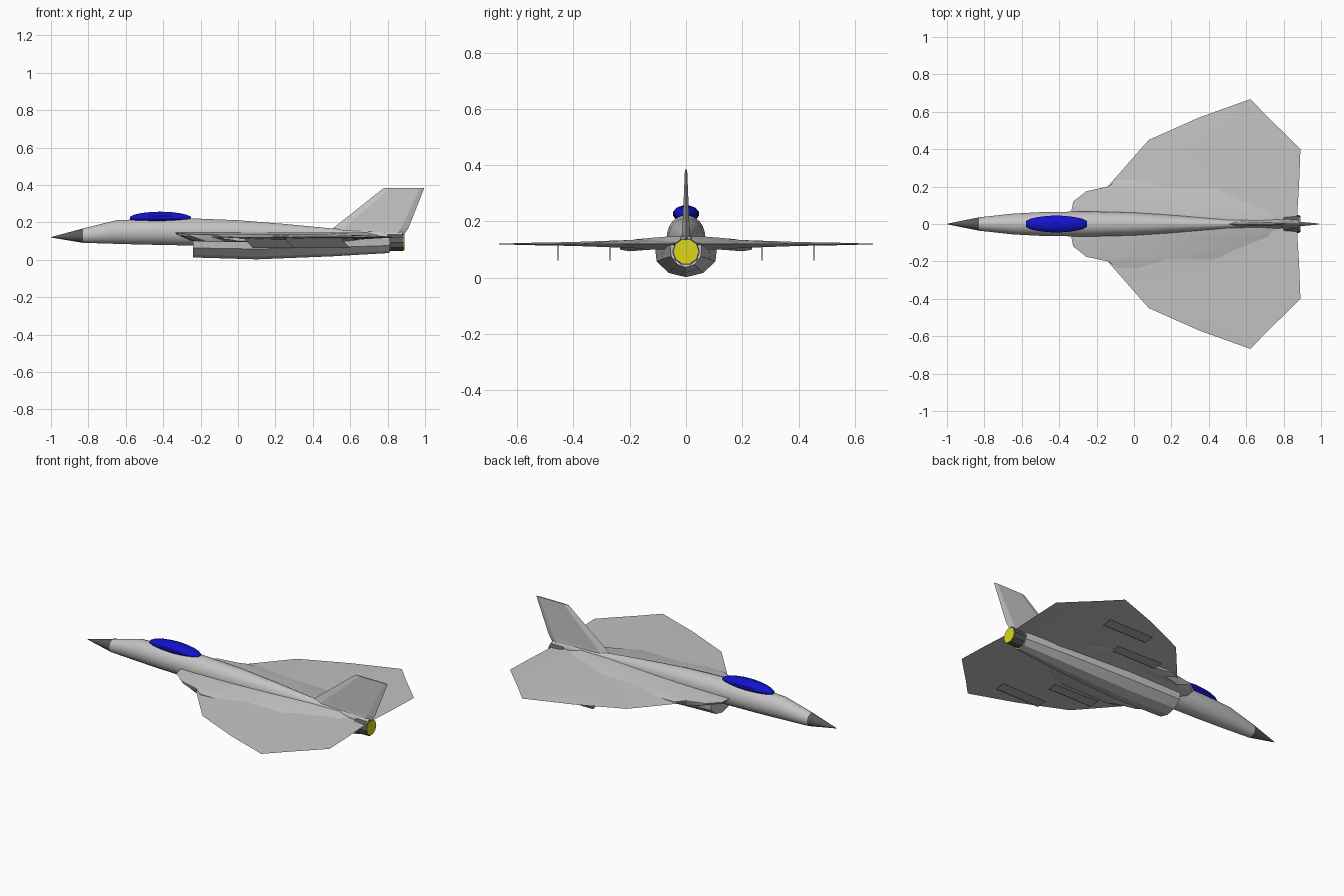
import bpy, bmesh
from math import cos, sin, pi, radians

if "Cube" in bpy.data.objects:
    bpy.data.objects.remove(bpy.data.objects["Cube"])


def material(name, rgb):
    m = bpy.data.materials.new(name)
    m.use_nodes = True
    m.diffuse_color = (*rgb, 1)
    m.node_tree.nodes["Principled BSDF"].inputs["Base Color"].default_value = (*rgb, 1)
    return m


GREY = material("light grey", (0.55, 0.55, 0.55))
DARK = material("dark grey", (0.1, 0.1, 0.1))
BLUE = material("canopy blue", (0.006, 0.006, 0.6))
YELLOW = material("exhaust yellow", (0.7, 0.68, 0.01))


def loft(name, rings, mat, smooth=None, mirror=False):
    """Skin a row of equal-sized rings and cap both ends."""
    bm = bmesh.new()
    rows = [[bm.verts.new(p) for p in ring] for ring in rings]
    n = len(rows[0])
    for a, b in zip(rows, rows[1:]):
        for i in range(n):
            j = (i + 1) % n
            bm.faces.new((a[i], a[j], b[j], b[i]))
    bm.faces.new(rows[0])
    bm.faces.new(rows[-1])
    bmesh.ops.remove_doubles(bm, verts=bm.verts, dist=0.0001)
    bmesh.ops.recalc_face_normals(bm, faces=bm.faces)
    mesh = bpy.data.meshes.new(name)
    bm.to_mesh(mesh)
    bm.free()
    mesh.materials.append(mat)
    ob = bpy.data.objects.new(name, mesh)
    bpy.context.collection.objects.link(ob)
    if mirror:
        mod = ob.modifiers.new("other side", "MIRROR")
        mod.use_axis = (False, True, False)
    if smooth:
        bpy.ops.object.select_all(action="DESELECT")
        bpy.context.view_layer.objects.active = ob
        ob.select_set(True)
        bpy.ops.object.shade_smooth_by_angle(angle=radians(smooth))
    return ob


def oval(x, half_width, low, high, sides=20):
    mid, half = (low + high) / 2, (high - low) / 2
    turns = [2 * pi * (i + 0.5) / sides for i in range(sides)]
    return [(x, half_width * sin(t), mid + half * cos(t)) for t in turns]


# Fuselage: x, half width, bottom, top
body = [(-0.83, 0.036, 0.09, 0.167), (-0.65, 0.056, 0.084, 0.212),
        (-0.5, 0.064, 0.08, 0.218), (-0.25, 0.068, 0.075, 0.222),
        (0, 0.062, 0.075, 0.212), (0.25, 0.045, 0.075, 0.192),
        (0.5, 0.026, 0.075, 0.168), (0.88, 0.022, 0.1, 0.15)]
loft("fuselage", [oval(*s) for s in body], GREY, 40)
loft("nose_cone", [oval(-1, 0.001, 0.119, 0.121), oval(*body[0])], DARK, 40)

# Canopy bubble
rings = []
for i in range(1, 10):
    t = pi * i / 10
    r = sin(t)
    rings.append(oval(-0.415 - 0.172 * cos(t), 0.047 * r, 0.218 - 0.022 * r, 0.218 + 0.04 * r, 12))
loft("canopy", rings, BLUE, 40)


# Belly duct, narrowing to the nozzle: x, half width, bottom
def duct(x, w, low):
    half = [(0.55, 0.12), (0.95, 0.45), (1, 0.85), (0.9, 1)]
    side = [(w * a, low + (0.125 - low) * b) for a, b in half]
    return ([(x, 0, low)] + [(x, y, z) for y, z in side]
            + [(x, -y, z) for y, z in reversed(side)])


loft("belly_duct", [duct(-0.24, 0.108, 0.012), duct(0.1, 0.11, 0.002),
                    duct(0.5, 0.087, 0.018), duct(0.81, 0.056, 0.036)], GREY, 25)

# Nozzle with glowing end
loft("nozzle", [oval(0.8, 0.049, 0.044, 0.142, 10), oval(0.885, 0.048, 0.045, 0.141, 10)], DARK)
loft("exhaust_disc", [oval(0.884, 0.044, 0.049, 0.137, 10),
                      oval(0.889, 0.044, 0.049, 0.137, 10)], YELLOW)


# Wings: span position, leading edge, trailing edge, half thickness
def wing_section(y, lead, trail, h):
    chord = trail - lead
    pts = [(0, 0), (0.3, h), (0.65, h), (1, 0), (0.65, -h), (0.3, -h)]
    return [(lead + f * chord, y, 0.12 + z) for f, z in pts]


wing = [(0, -0.24, 0.87, 0.024), (0.12, -0.22, 0.877, 0.019), (0.2, -0.14, 0.882, 0.014),
        (0.4, 0.035, 0.89, 0.007), (0.45, 0.08, 0.84, 0.006),
        (0.57, 0.35, 0.717, 0.004), (0.665, 0.615, 0.625, 0.001)]
loft("wings", [wing_section(*s) for s in wing], GREY, 20, mirror=True)


# Intake shoulders: span position, front, rear, bottom, top
def shoulder_section(y, front, rear, low, high):
    return [(front, y, high), (front + 0.01, y, high - 0.012), (front + 0.09, y, low),
            (rear - 0.15, y, low), (rear, y, 0.12), (rear - 0.1, y, high)]


shoulder = [(0, -0.335, 0.8, 0.1, 0.146), (0.07, -0.335, 0.75, 0.1, 0.146),
            (0.12, -0.325, 0.65, 0.1, 0.142), (0.175, -0.255, 0.56, 0.096, 0.137),
            (0.2, -0.14, 0.5, 0.094, 0.133), (0.235, -0.09, 0.45, 0.1, 0.125)]
loft("intake_shoulders", [shoulder_section(*s) for s in shoulder], GREY, 25, mirror=True)

# Tail fin, thicker at the root: height, front, rear, half thickness
fin = [(0.13, 0.46, 0.885, 0.016), (0.17, 0.51, 0.912, 0.013), (0.384, 0.78, 0.996, 0.004)]
loft("tail_fin", [[(a, 0, z), (a + 0.15 * (b - a), h, z), (b - 0.1 * (b - a), h, z), (b, 0, z),
                   (b - 0.1 * (b - a), -h, z), (a + 0.15 * (b - a), -h, z)]
                  for z, a, b, h in fin], GREY)

# Thin swept pylons under the wings
for label, front, y in (("inner", 0.03, 0.27), ("outer", 0.25, 0.455)):
    outline = [(front, 0.116), (front + 0.3, 0.116), (front + 0.35, 0.062), (front + 0.05, 0.062)]
    loft(label + "_pylons", [[(x, y + d, z) for x, z in outline] for d in (-0.0015, 0.0015)],
         DARK, mirror=True)
